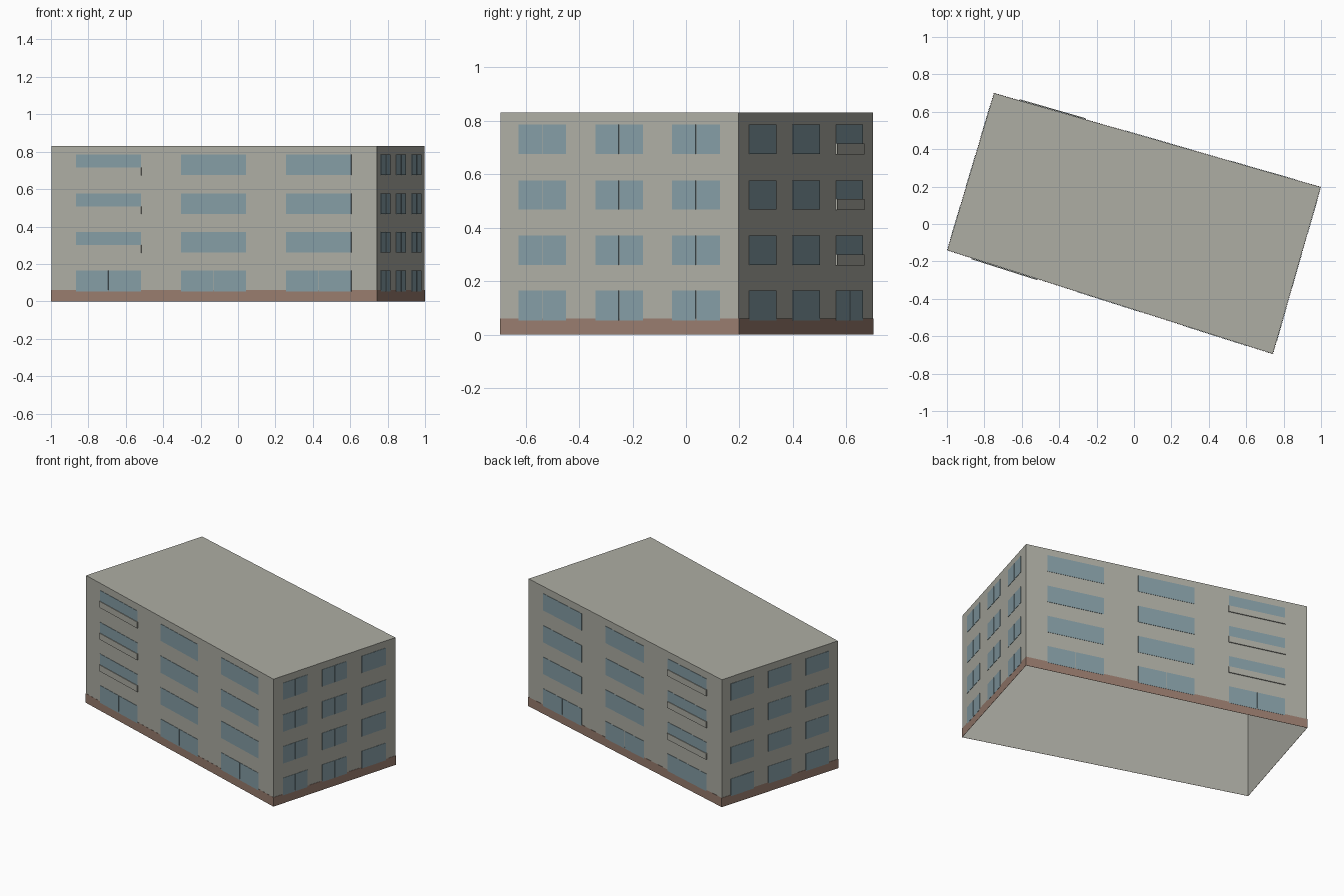
import bpy, bmesh
from mathutils import Vector

cube = bpy.data.objects.get("Cube")
if cube:
    bpy.data.objects.remove(cube, do_unlink=True)


def material(name, rgb):
    m = bpy.data.materials.new(name)
    m.use_nodes = True
    m.diffuse_color = (*rgb, 1)
    m.node_tree.nodes["Principled BSDF"].inputs["Base Color"].default_value = (*rgb, 1)
    return m


CONCRETE = material("pale concrete", (0.42, 0.42, 0.37))
GLASS = material("blue grey glass", (0.235, 0.337, 0.376))
BRICK = material("brown plinth", (0.314, 0.202, 0.156))

HEIGHT = 0.83
CORNERS = [Vector(c) for c in ((-0.998, -0.14, 0), (0.742, -0.694, 0),
                               (0.998, 0.197, 0), (-0.748, 0.699, 0))]
WALLS = {name: (CORNERS[i], CORNERS[(i + 1) % 4])
         for i, name in enumerate(("front", "left", "back", "right"))}
UP = Vector((0, 0, 1))


def finish(name, bm, mat):
    me = bpy.data.meshes.new(name)
    bm.to_mesh(me)
    bm.free()
    me.materials.append(mat)
    bpy.context.collection.objects.link(bpy.data.objects.new(name, me))


def plate(bm, wall, t0, t1, z0, z1, depth):
    """Thin box on a wall; t runs along the wall from 0 to 1."""
    a, b = WALLS[wall]
    out = (b - a).cross(UP).normalized()
    rings = []
    for d in (0.001, depth):
        rings.append([bm.verts.new(a.lerp(b, t) + UP * z + out * d)
                      for t, z in ((t0, z0), (t1, z0), (t1, z1), (t0, z1))])
    back, front = rings
    bm.faces.new(front)
    bm.faces.new(back[::-1])
    for i in range(4):
        j = (i + 1) % 4
        bm.faces.new((back[i], back[j], front[j], front[i]))


# Building shell: four walls and a flat roof, open underneath
bm = bmesh.new()
low = [bm.verts.new(c) for c in CORNERS]
high = [bm.verts.new(c + UP * HEIGHT) for c in CORNERS]
for i in range(4):
    j = (i + 1) % 4
    bm.faces.new((low[i], low[j], high[j], high[i]))
bm.faces.new(high)
finish("building_shell", bm, CONCRETE)

# Plinth band around the foot
bm = bmesh.new()
for wall in WALLS:
    plate(bm, wall, -0.001, 1.001, 0, 0.06, 0.002)
finish("plinth", bm, BRICK)

# Windows in three columns and four floors, some split into two panes
COLUMNS = (0.176, 0.499, 0.822)
FLOORS = ((0.052, 0.165), (0.26, 0.371), (0.467, 0.577), (0.675, 0.785))
HALF = 0.1
GAP = 0.003
for wall, (a, b) in WALLS.items():
    bm = bmesh.new()
    gap = GAP / (b - a).length / 2
    for t in COLUMNS:
        for floor, (z0, z1) in enumerate(FLOORS):
            if floor == 0 or wall in ("left", "right"):
                plate(bm, wall, t - HALF, t - gap, z0, z1, 0.003)
                plate(bm, wall, t + gap, t + HALF, z0, z1, 0.003)
            else:
                plate(bm, wall, t - HALF, t + HALF, z0, z1, 0.003)
    finish(wall + "_windows", bm, GLASS)

# Balcony parapets over the lower part of one column on each long wall
for wall, t in (("front", COLUMNS[0]), ("back", COLUMNS[2])):
    bm = bmesh.new()
    for z0, z1 in FLOORS[1:]:
        plate(bm, wall, t - HALF - 0.001, t + HALF + 0.001, z0 - 0.001, z0 + 0.04, 0.007)
    finish(wall + "_parapets", bm, CONCRETE)
